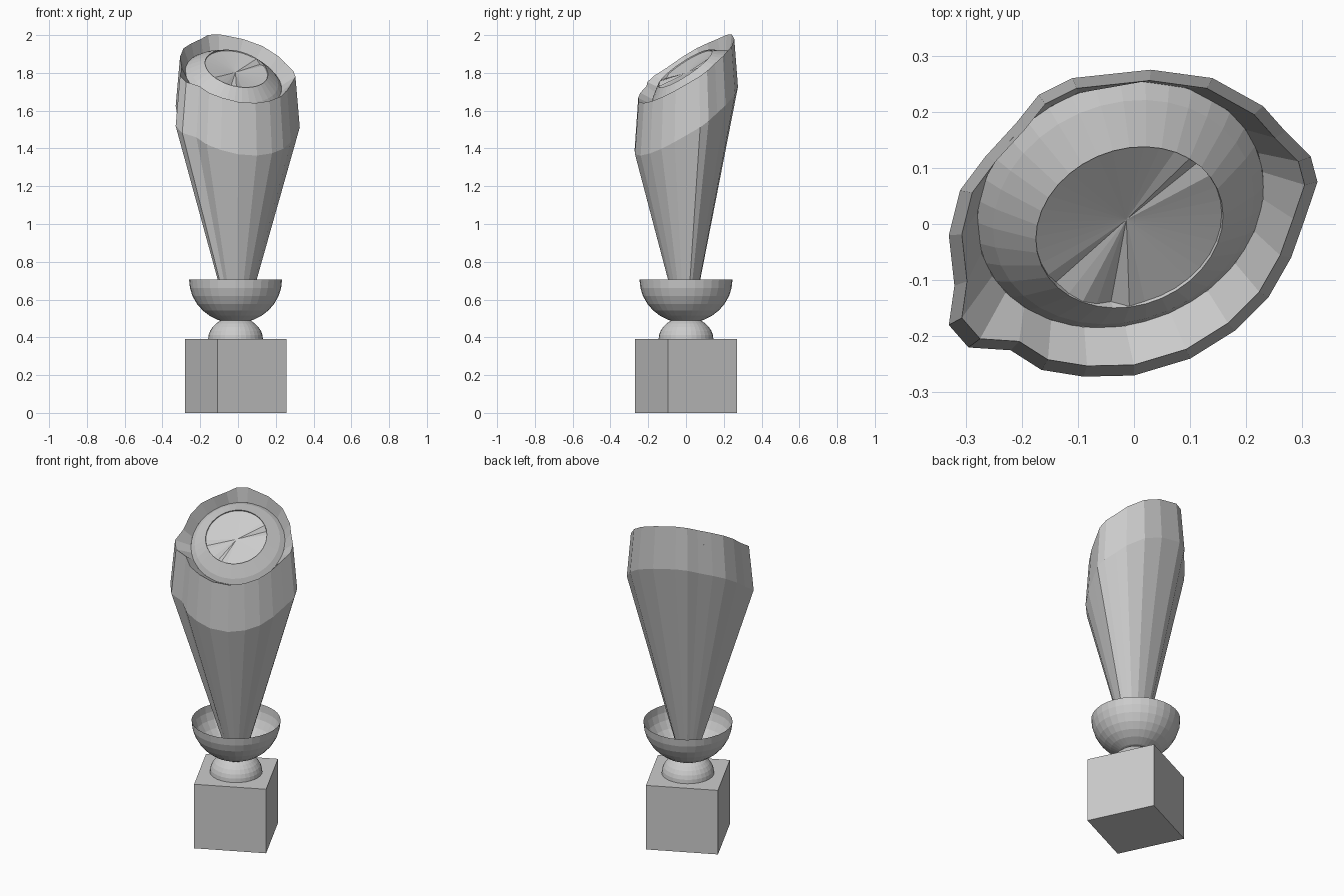
import bpy, bmesh, math
from mathutils import Vector

if "Cube" in bpy.data.objects:
    bpy.data.objects.remove(bpy.data.objects["Cube"])

AX, AY = -0.013, 0.0                       # vertical axis of the stand


def make_object(name, rings, cap_start=False, cap_end=False):
    """Skin a list of equal-length point rings with quads."""
    bm = bmesh.new()
    rows = [[bm.verts.new(p) for p in ring] for ring in rings]
    n = len(rows[0])
    for a, b in zip(rows, rows[1:]):
        for i in range(n):
            j = (i + 1) % n
            bm.faces.new((a[i], a[j], b[j], b[i]))
    if cap_start:
        bm.faces.new(rows[0][::-1])
    if cap_end == "fan":
        mid = sum((v.co for v in rows[-1]), Vector()) / n
        mid = bm.verts.new(mid - NORMAL * 0.018)
        for i in range(n):
            bm.faces.new((rows[-1][i], rows[-1][(i + 1) % n], mid))
    elif cap_end:
        bm.faces.new(rows[-1])
    bmesh.ops.recalc_face_normals(bm, faces=bm.faces)
    me = bpy.data.meshes.new(name)
    bm.to_mesh(me)
    bm.free()
    ob = bpy.data.objects.new(name, me)
    bpy.context.collection.objects.link(ob)
    return ob


def circle(r, z, n=32):
    return [Vector((AX + r * math.cos(2 * math.pi * i / n),
                    AY + r * math.sin(2 * math.pi * i / n), z)) for i in range(n)]


# Base block, turned on its axis
bpy.ops.mesh.primitive_cube_add(size=1, location=(AX, AY, 0.195),
                                rotation=(0, 0, math.radians(25.6)))
base = bpy.context.object
base.name = "base_block"
base.scale = (0.403, 0.403, 0.39)

# Small dome on the block
steps = [math.radians(a) for a in (0, 11, 22, 34, 45, 56, 68, 80, 88)]
make_object("base_dome", [circle(0.145 * math.cos(a), 0.39 + 0.118 * math.sin(a))
                          for a in steps], cap_end=True)

# Open half-round bowl
make_object("bowl", [circle(0.246 * math.cos(a), 0.705 - 0.23 * math.sin(a))
                     for a in steps], cap_end=True)

# Flared body: one outline with two folds, scaled at foot, shoulder and rim
OUTLINE = [(-.33, -.02), (-.32, -.11), (-.33, -.18), (-.295, -.22), (-.22, -.225),
           (-.165, -.26), (-.09, -.272), (0, -.27), (.1, -.24), (.18, -.19),
           (.24, -.13), (.28, -.06), (.305, .01), (.327, .075), (.315, .12),
           (.27, .165), (.23, .21), (.14, .26), (.03, .275), (-.11, .26),
           (-.17, .23), (-.21, .18), (-.265, .12), (-.31, .06)]
NORMAL = Vector((0.27, -0.67, 1)).normalized()      # slant of the head
CENTRE = Vector((-0.008, -0.006, 1.823))


def slanted(scale, z0):
    return [Vector((x * scale, y * scale, z0 + scale * (0.67 * y - 0.27 * x)))
            for x, y in OUTLINE]


foot = [Vector((x * 0.14 - 0.005, y * 0.14 - 0.003, 0.5)) for x, y in OUTLINE]
shoulder = slanted(1.0, 1.55)
rim = slanted(0.93, 1.815)

# Inner wall of the rim drops to a round seat
seat = []
for p in rim:
    d = p - CENTRE
    d -= NORMAL * d.dot(NORMAL)
    seat.append(CENTRE + d.normalized() * 0.262 - NORMAL * 0.075)
make_object("flared_body", [foot, shoulder, rim, seat], cap_start=True)

# Round head disc: bevelled edge, raised face and shallow dish
U = Vector((1, 0, 0.0))
U = (U - NORMAL * U.dot(NORMAL)).normalized()
V = NORMAL.cross(U)


def disc_ring(r, d, bumps={}, n=36):
    out = []
    for i in range(n):
        a = 2 * math.pi * i / n
        out.append(CENTRE + (U * math.cos(a) + V * math.sin(a)) * r
                   + NORMAL * (d + bumps.get(i, 0)))
    return out


creases = {4: -0.012, 5: 0.006, 22: -0.01, 24: 0.006, 26: -0.012, 27: 0.006}
make_object("head_disc", [disc_ring(0.262, -0.075), disc_ring(0.238, -0.05),
                          disc_ring(0.171, 0.0), disc_ring(0.17, -0.007, creases)],
            cap_end="fan")
